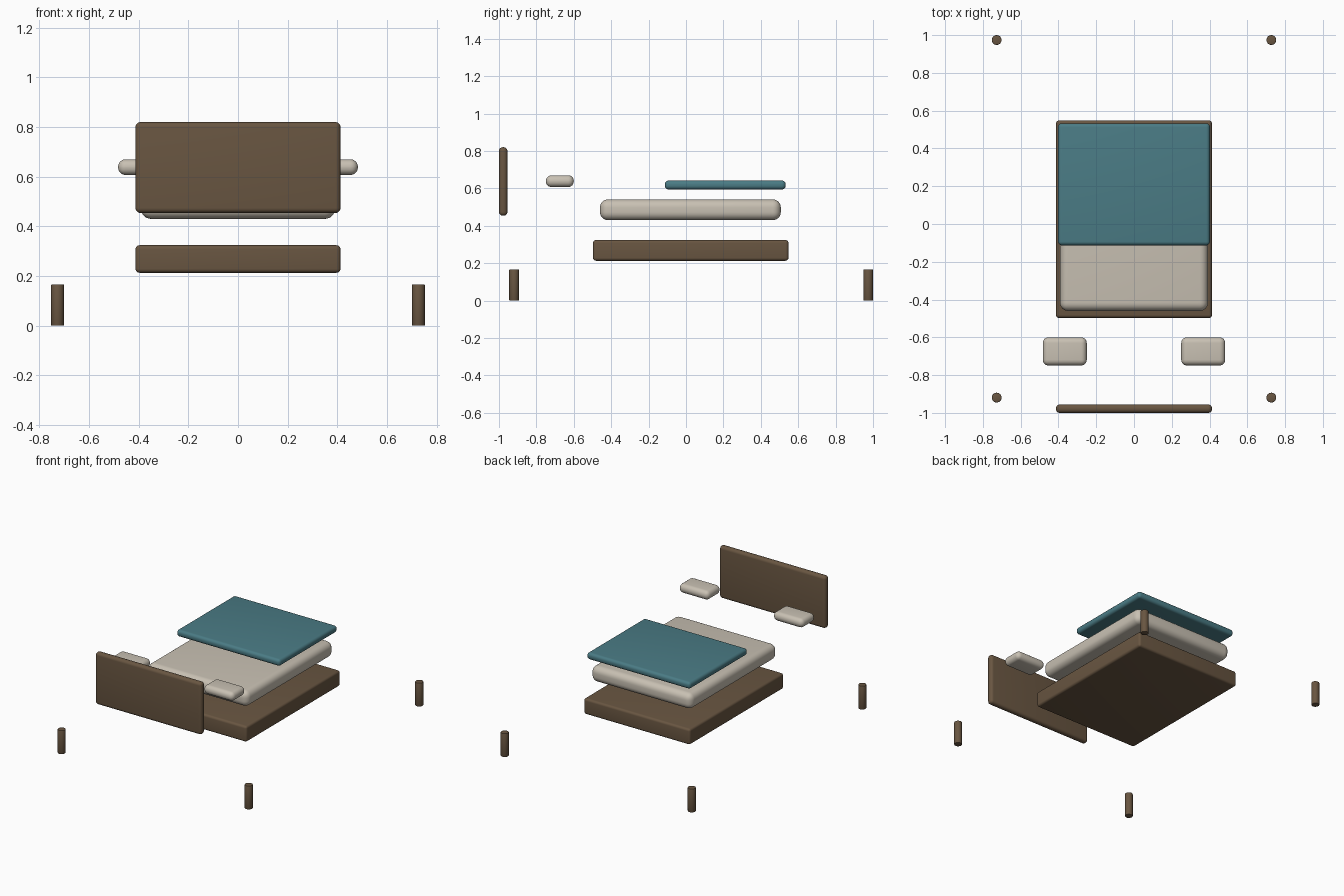
import bpy
import math

cube = bpy.data.objects.get("Cube")
if cube:
    bpy.data.objects.remove(cube, do_unlink=True)


def material(name, rgb):
    mat = bpy.data.materials.new(name)
    mat.use_nodes = True
    mat.diffuse_color = (*rgb, 1)
    mat.node_tree.nodes["Principled BSDF"].inputs["Base Color"].default_value = (*rgb, 1)
    return mat


wood = material("brown wood", (0.14, 0.092, 0.053))
linen = material("cream linen", (0.58, 0.53, 0.45))
cloth = material("teal cloth", (0.069, 0.2, 0.235))


def finish(obj, name, mat, bevel, segments):
    """Name, colour, round and smooth a part."""
    obj.name = name
    obj.data.materials.append(mat)
    mod = obj.modifiers.new("rounded edges", "BEVEL")
    mod.width = bevel
    mod.segments = segments
    mod.limit_method = "ANGLE"
    mod.angle_limit = math.radians(40)
    bpy.ops.object.modifier_apply(modifier=mod.name)
    bpy.ops.object.shade_smooth_by_angle(angle=math.radians(35))


def slab(name, x, y, z, mat, bevel, segments=5):
    """Rounded box spanning the given (low, high) ranges."""
    spans = (x, y, z)
    bpy.ops.mesh.primitive_cube_add(size=1, location=[(a + b) / 2 for a, b in spans])
    obj = bpy.context.object
    obj.scale = [b - a for a, b in spans]
    bpy.ops.object.transform_apply(location=False, rotation=False, scale=True)
    finish(obj, name, mat, bevel, segments)


def leg(name, x, y):
    bpy.ops.mesh.primitive_cylinder_add(vertices=24, radius=0.026, depth=0.166,
                                        location=(x, y, 0.083))
    finish(bpy.context.object, name, wood, 0.003, 2)


# Wooden frame and headboard
slab("bed_frame", (-0.413, 0.413), (-0.497, 0.548), (0.213, 0.324), wood, 0.016)
slab("headboard", (-0.413, 0.413), (-1.0, -0.955), (0.454, 0.82), wood, 0.02)

# Bedding
slab("mattress", (-0.392, 0.392), (-0.46, 0.507), (0.43, 0.541), linen, 0.043, 6)
slab("blanket", (-0.402, 0.402), (-0.113, 0.533), (0.594, 0.642), cloth, 0.02)

# Pillows and legs on both sides
for side, s in (("left", 1), ("right", -1)):
    slab(side + "_pillow", sorted((s * 0.25, s * 0.483)), (-0.749, -0.6),
         (0.607, 0.67), linen, 0.03, 6)
    leg("front_leg_" + side, s * 0.727, -0.919)
    leg("back_leg_" + side, s * 0.727, 0.974)
